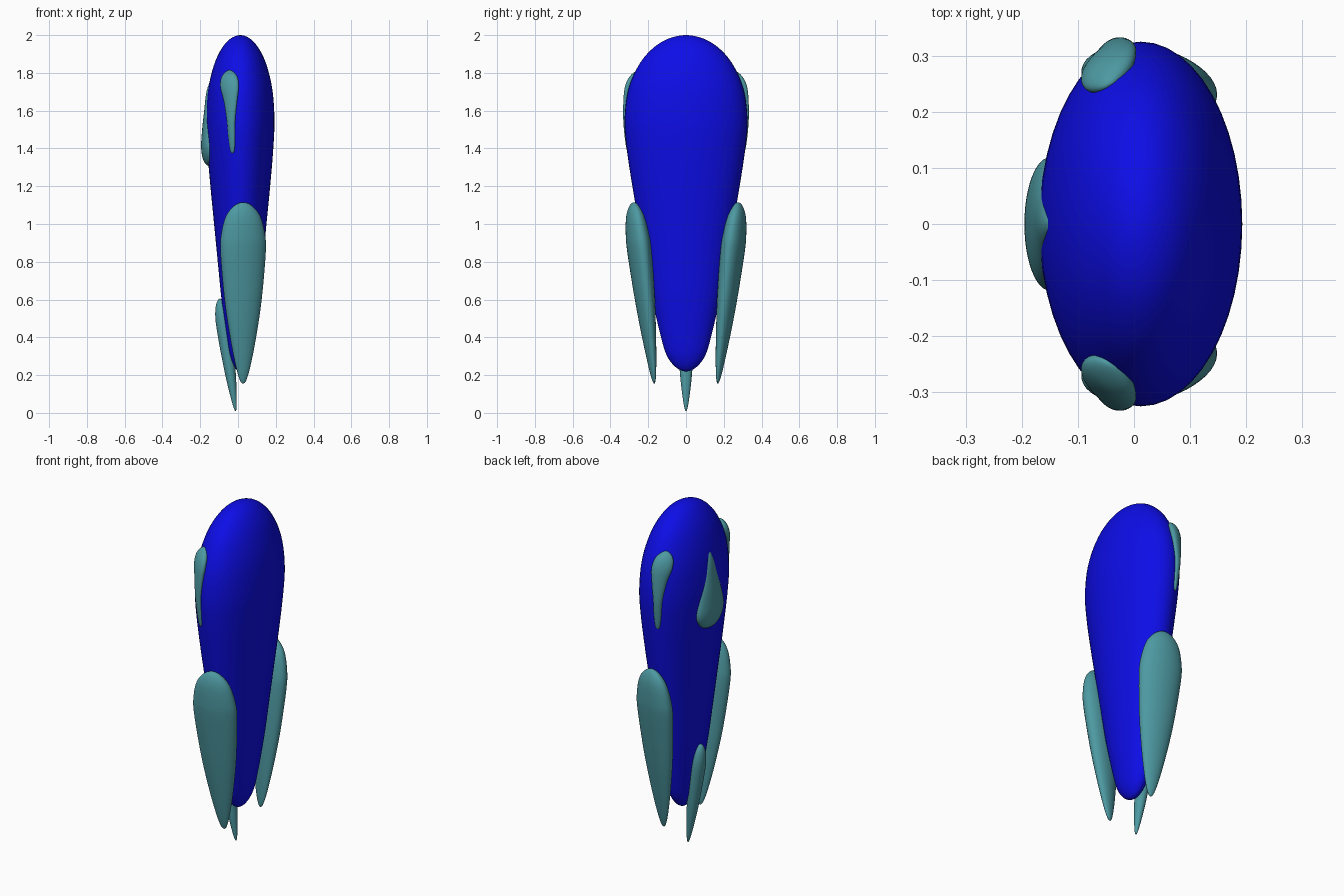
import bpy, bmesh, math

if "Cube" in bpy.data.objects:
    bpy.data.objects.remove(bpy.data.objects["Cube"])


def material(name, rgb):
    m = bpy.data.materials.new(name)
    m.diffuse_color = (*rgb, 1)
    m.use_nodes = True
    m.node_tree.nodes["Principled BSDF"].inputs["Base Color"].default_value = m.diffuse_color
    return m


blue = material("blue", (0.004, 0.004, 0.8))
teal = material("teal", (0.075, 0.32, 0.36))


def catmull(p0, p1, p2, p3, t):
    return [0.5 * (2 * b + (c - a) * t + (2 * a - 5 * b + 4 * c - d) * t * t
                   + (3 * b - a - 3 * c + d) * t ** 3)
            for a, b, c, d in zip(p0, p1, p2, p3)]


def loft(name, rows, mat, angle=0, side=1, segs=48, steps=6):
    """Smooth closed blob; rows are (z, centre x, centre y, half length, half width)."""
    # mirrored end points round off both poles
    def flip(r):
        return (r[0], r[1], r[2], -r[3], -r[4])
    pts = [flip(rows[1])] + list(rows) + [flip(rows[-2])]
    rings = []
    for i in range(len(rows) - 1):
        for k in range(steps):
            rings.append(catmull(*pts[i:i + 4], k / steps))
    ca, sa = math.cos(math.radians(angle)), math.sin(math.radians(angle))
    bm = bmesh.new()
    first = bm.verts.new((rows[0][1], side * rows[0][2], rows[0][0]))
    last = bm.verts.new((rows[-1][1], side * rows[-1][2], rows[-1][0]))
    loops = []
    for z, cx, cy, rx, ry in rings[1:]:
        loop = []
        for j in range(segs):
            a = math.tau * j / segs
            u, v = rx * math.cos(a), ry * math.sin(a)
            loop.append(bm.verts.new((cx + u * ca - v * sa,
                                      side * (cy + u * sa + v * ca), z)))
        loops.append(loop)
    for j in range(segs):
        n = (j + 1) % segs
        bm.faces.new((first, loops[0][j], loops[0][n]))
        bm.faces.new((last, loops[-1][n], loops[-1][j]))
        for lo, hi in zip(loops, loops[1:]):
            bm.faces.new((lo[j], hi[j], hi[n], lo[n]))
    bmesh.ops.recalc_face_normals(bm, faces=bm.faces)
    for f in bm.faces:
        f.smooth = True
    me = bpy.data.meshes.new(name)
    bm.to_mesh(me)
    bm.free()
    me.materials.append(mat)
    ob = bpy.data.objects.new(name, me)
    bpy.context.collection.objects.link(ob)
    return ob


# flattened teardrop body
body = [(0.22, 0), (0.24, 0.052), (0.3, 0.1), (0.4, 0.132), (0.6, 0.178),
        (0.8, 0.214), (1.0, 0.249), (1.2, 0.284), (1.4, 0.314), (1.55, 0.325),
        (1.7, 0.308), (1.82, 0.262), (1.91, 0.197), (1.975, 0.108), (2.0, 0)]
loft("body", [(z, 0.012, 0, r * 0.557, r) for z, r in body], blue)

# pair of side fins leaning out along the body
fin = [(0.155, 0), (0.175, 0.018), (0.25, 0.04), (0.4, 0.07), (0.6, 0.1),
       (0.85, 0.122), (0.95, 0.117), (1.04, 0.093), (1.095, 0.05), (1.115, 0)]
fin_rows = [(z, 0.027, 0.168 + 0.112 * (z - 0.155), r, r * 0.5) for z, r in fin]

# pair of club-shaped patches flush with the upper body
club_rows = [(1.375, -0.03, 0.302, 0, 0), (1.39, -0.03, 0.304, 0.012, 0.008),
             (1.46, -0.033, 0.309, 0.02, 0.013), (1.55, -0.037, 0.313, 0.025, 0.016),
             (1.65, -0.04, 0.304, 0.04, 0.02), (1.73, -0.045, 0.285, 0.056, 0.026),
             (1.785, -0.045, 0.264, 0.044, 0.023), (1.815, -0.045, 0.25, 0, 0)]
for side, label in ((-1, "front"), (1, "rear")):
    loft(label + "_fin", fin_rows, teal, angle=-12, side=side)
    loft(label + "_upper_patch", club_rows, teal, angle=33, side=side)

# small tail fin at the left, near the bottom
tail = [(0.01, 0), (0.03, 0.008), (0.1, 0.018), (0.2, 0.028), (0.35, 0.037),
        (0.48, 0.04), (0.55, 0.032), (0.59, 0.017), (0.605, 0)]
loft("tail_fin", [(z, -0.013 - 0.138 * (z - 0.01), 0, r, r * 1.12) for z, r in tail], teal)

# pear-shaped bulge on the left face
loft("left_bulge", [(1.305, -0.148, 0, 0, 0), (1.33, -0.15, 0, 0.03, 0.075),
                    (1.4, -0.15, 0, 0.045, 0.118), (1.5, -0.15, 0, 0.04, 0.1),
                    (1.6, -0.15, 0, 0.029, 0.062), (1.7, -0.147, 0, 0.02, 0.03),
                    (1.75, -0.145, 0, 0, 0)], teal)
